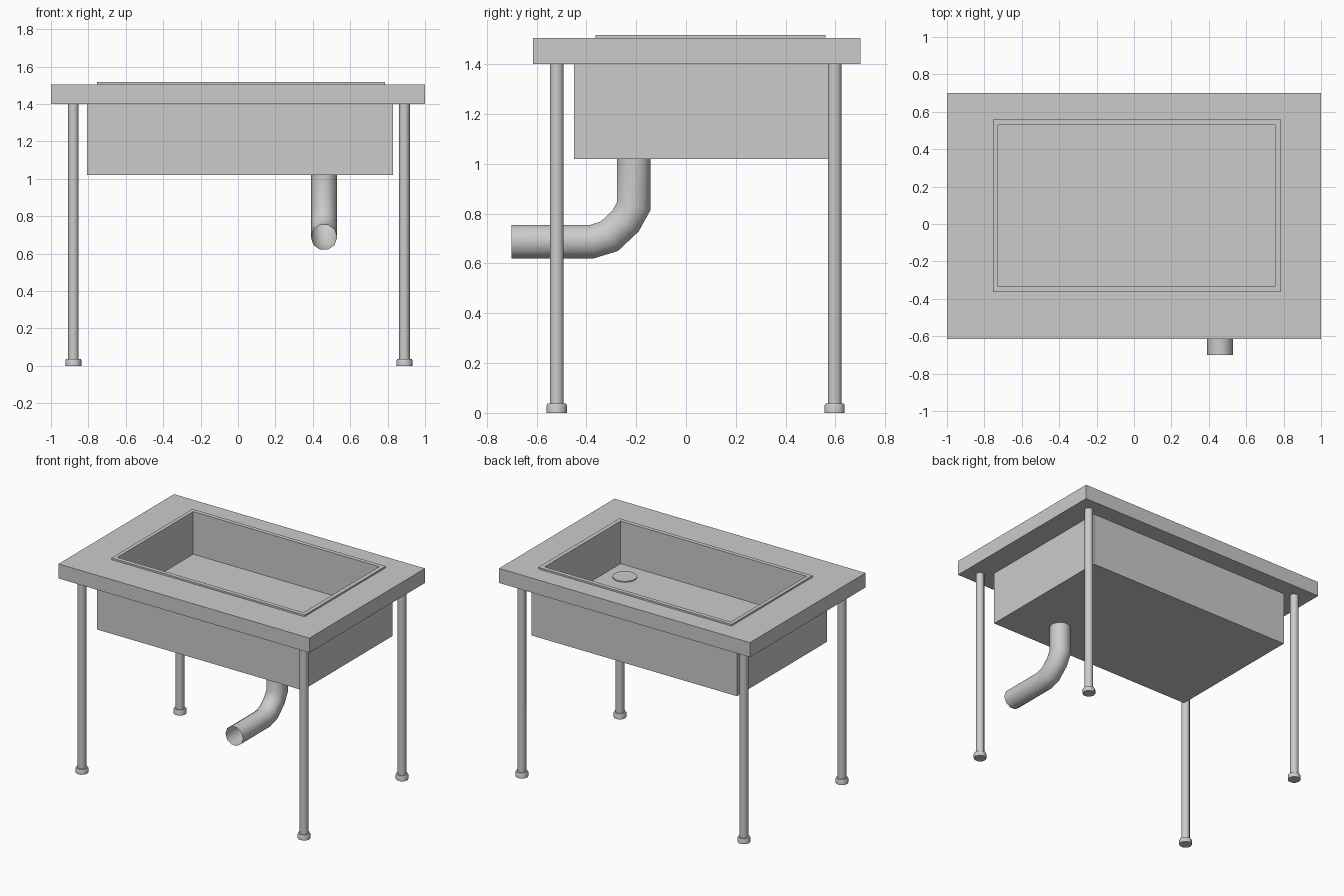
import bpy, bmesh, math
from mathutils import Vector

if "Cube" in bpy.data.objects:
    bpy.data.objects.remove(bpy.data.objects["Cube"])


def finish(name, bm, smooth=False):
    bmesh.ops.recalc_face_normals(bm, faces=bm.faces)
    me = bpy.data.meshes.new(name)
    bm.to_mesh(me)
    bm.free()
    ob = bpy.data.objects.new(name, me)
    bpy.context.collection.objects.link(ob)
    if smooth:
        bpy.ops.object.select_all(action='DESELECT')
        ob.select_set(True)
        bpy.context.view_layer.objects.active = ob
        bpy.ops.object.shade_smooth_by_angle(angle=math.radians(40))
    return ob


def loft(name, rings, caps=True, closed=False, smooth=False):
    """Skin a list of equal-length point rings."""
    bm = bmesh.new()
    vs = [[bm.verts.new(p) for p in r] for r in rings]
    n = len(vs[0])
    pairs = list(zip(vs, vs[1:])) + ([(vs[-1], vs[0])] if closed else [])
    for a, b in pairs:
        for i in range(n):
            j = (i + 1) % n
            bm.faces.new((a[i], a[j], b[j], b[i]))
    if caps and not closed:
        bm.faces.new(vs[0])
        bm.faces.new(vs[-1])
    return finish(name, bm, smooth)


def rect(r, z):
    x0, x1, y0, y1 = r
    return [(x0, y0, z), (x1, y0, z), (x1, y1, z), (x0, y1, z)]


def circle(x, y, z, r, n=10):
    return [(x + r * math.cos(math.tau * i / n), y + r * math.sin(math.tau * i / n), z)
            for i in range(n)]


TOP = (-1.0, 1.0, -0.615, 0.70)
BOX = (-0.808, 0.829, -0.449, 0.575)
RIM = (-0.755, 0.785, -0.363, 0.56)
INNER = (-0.728, 0.755, -0.333, 0.53)

# countertop with an opening for the basin
loft("countertop", [rect(TOP, 1.40), rect(TOP, 1.505), rect(RIM, 1.505), rect(RIM, 1.40)],
     closed=True)

# basin: outer box, raised rim and inner cavity
loft("basin", [rect(BOX, 1.02), rect(BOX, 1.40), rect(RIM, 1.40), rect(RIM, 1.517),
               rect(INNER, 1.517), rect(INNER, 1.21)])

# drain cover on the basin floor
loft("drain_cover", [circle(0.612, -0.178, z, 0.08, 20) for z in (1.208, 1.217)], smooth=True)

# legs with wider feet
for side, x in (("left", -0.88), ("right", 0.89)):
    for end, y in (("front", -0.519), ("back", 0.597)):
        loft(f"{end}_{side}_leg", [circle(x, y, z, 0.0285) for z in (0.03, 1.40)], smooth=True)
        loft(f"{end}_{side}_foot", [circle(x, y, z, r) for z, r in
                                    ((0, 0.0425), (0.03, 0.0425), (0.037, 0.039))], smooth=True)

# waste pipe: open tube swept along a path in the yz plane with mitred joints
path = [Vector((0.46, y, z)) for y, z in
        ((-0.21, 1.02), (-0.21, 0.83), (-0.243, 0.77), (-0.308, 0.709),
         (-0.379, 0.6875), (-0.70, 0.6875))]
rings = []
for i, p in enumerate(path):
    d0 = (p - path[i - 1]).normalized() if i else (path[1] - p).normalized()
    d1 = (path[i + 1] - p).normalized() if i < len(path) - 1 else d0
    t = (d0 + d1).normalized()
    across = Vector((1, 0, 0))
    side = across.cross(t) / t.dot(d0)
    rings.append([p + 0.07 * (across * math.cos(a) + side * math.sin(a))
                  for a in (math.tau * k / 10 for k in range(10))])
loft("waste_pipe", rings, caps=False, smooth=True)
